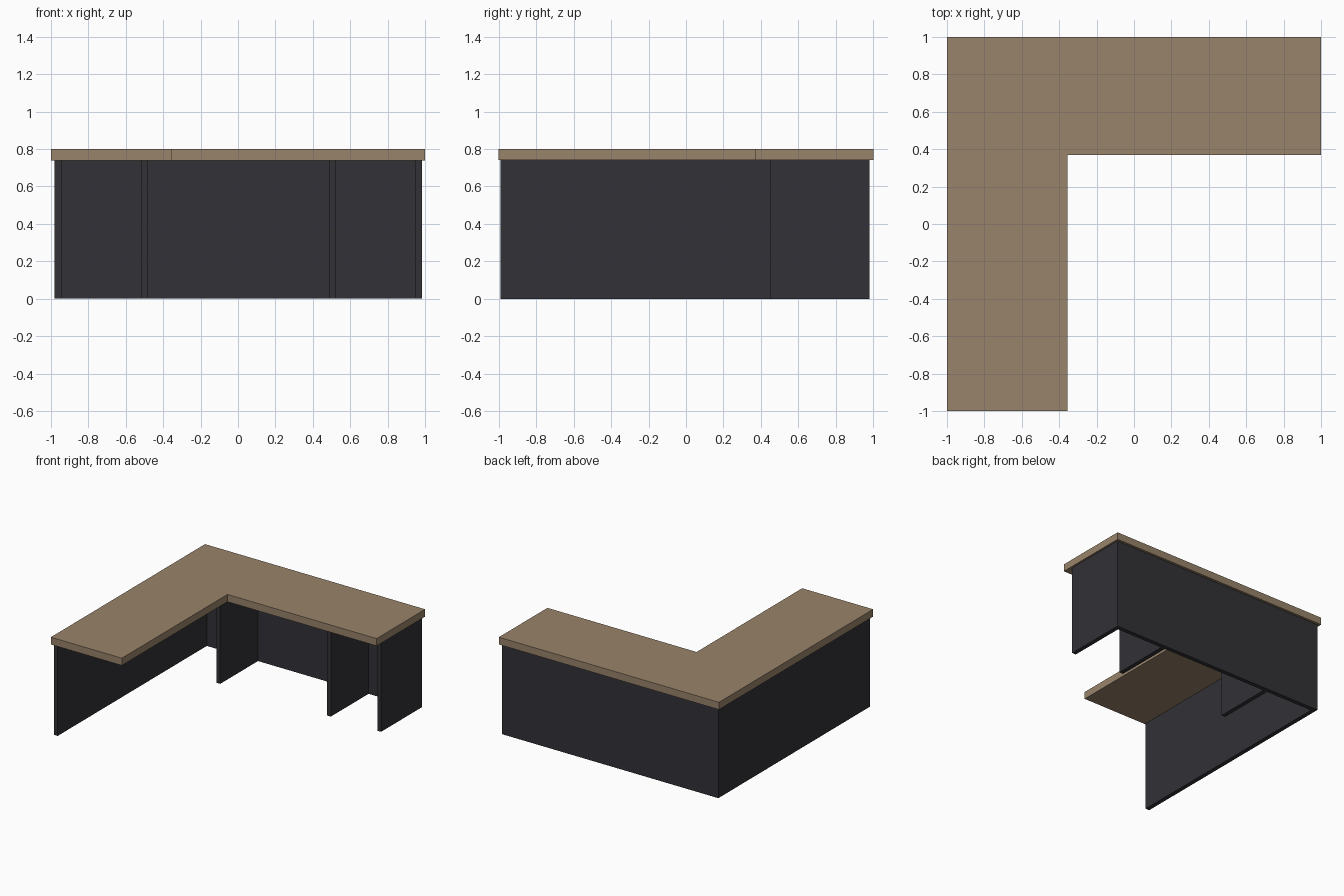
import bpy
import bmesh

if "Cube" in bpy.data.objects:
    bpy.data.objects.remove(bpy.data.objects["Cube"])


def material(name, rgb):
    m = bpy.data.materials.new(name)
    m.diffuse_color = (*rgb, 1)
    m.use_nodes = True
    m.node_tree.nodes["Principled BSDF"].inputs["Base Color"].default_value = m.diffuse_color
    return m


wood = material("warm wood", (0.314, 0.227, 0.144))
dark = material("charcoal panel", (0.032, 0.031, 0.037))


def prism(name, outline, z0, z1, mat):
    """Extrude a counter-clockwise outline from z0 up to z1."""
    bm = bmesh.new()
    base = bm.faces.new([bm.verts.new((x, y, z0)) for x, y in outline])
    ext = bmesh.ops.extrude_face_region(bm, geom=[base], use_keep_orig=True)
    top = [v for v in ext["geom"] if isinstance(v, bmesh.types.BMVert)]
    bmesh.ops.translate(bm, verts=top, vec=(0, 0, z1 - z0))
    bmesh.ops.recalc_face_normals(bm, faces=bm.faces)
    mesh = bpy.data.meshes.new(name)
    bm.to_mesh(mesh)
    bm.free()
    mesh.materials.append(mat)
    obj = bpy.data.objects.new(name, mesh)
    bpy.context.collection.objects.link(obj)
    return obj


def panel(name, x0, x1, y0, y1):
    return prism(name, [(x0, y0), (x1, y0), (x1, y1), (x0, y1)], 0, H, dark)


H = 0.74   # underside of the worktop
T = 0.035  # panel thickness

# L-shaped worktop
prism("worktop", [(-1, -1), (-0.355, -1), (-0.355, 0.37), (1, 0.37),
                  (1, 1), (-1, 1)], H, 0.80, wood)

# Long left side panel and back panel
panel("left_panel", -0.98, -0.98 + T, -0.99, 0.98)
panel("back_panel", -0.98 + T, 0.985 - T, 0.98 - T, 0.98)

# Right end panel and the two inner dividers
panel("right_panel", 0.985 - T, 0.985, 0.45, 0.98)
for name, x in (("left_divider", -0.515), ("right_divider", 0.49)):
    panel(name, x, x + T, 0.455, 0.98 - T)
